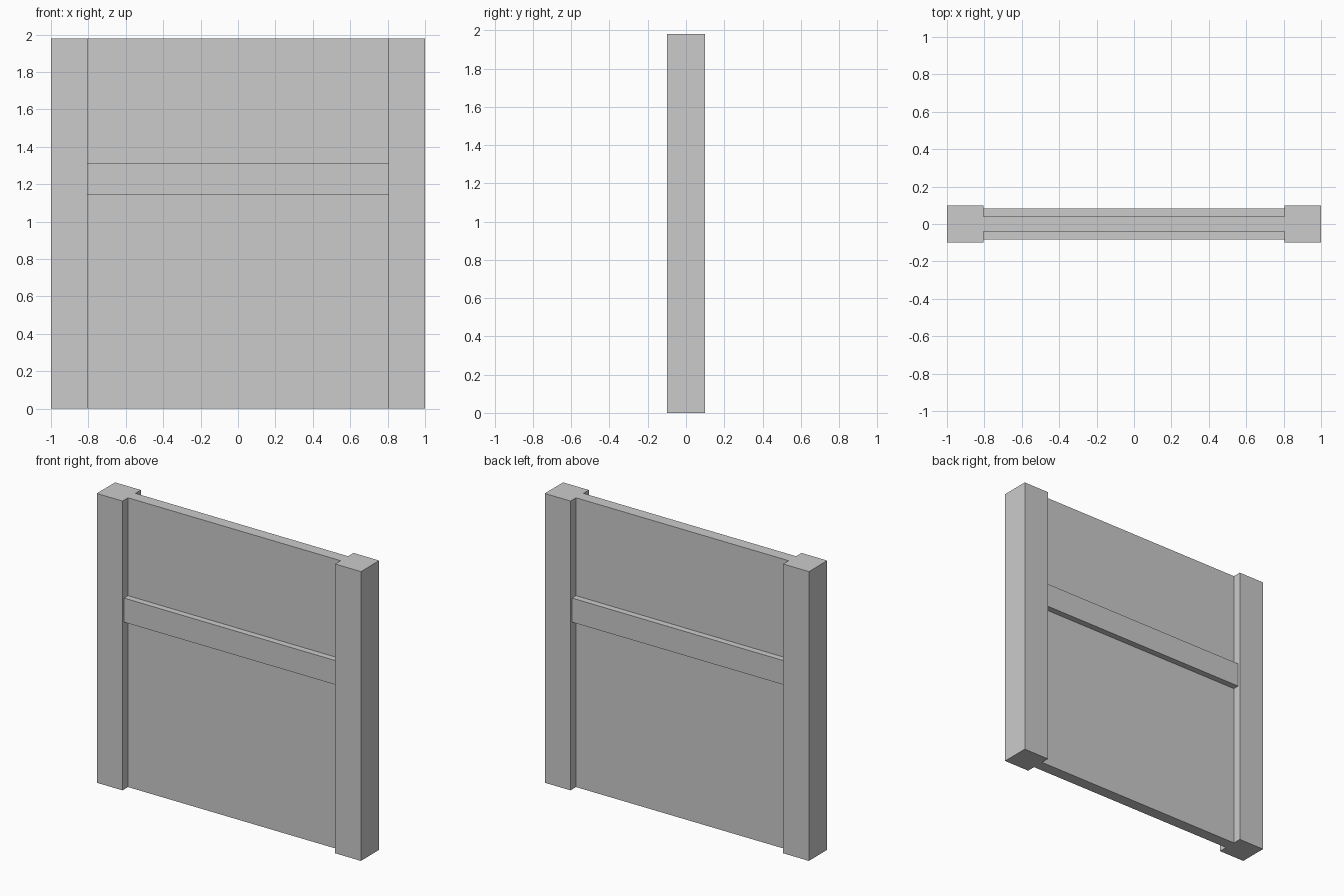
import bpy

if "Cube" in bpy.data.objects:
    bpy.data.objects.remove(bpy.data.objects["Cube"])

HEIGHT = 1.98
INNER = 0.805  # half-width between the posts


def box(name, x, y, z):
    """Axis-aligned box from (min, max) ranges."""
    ranges = (x, y, z)
    bpy.ops.mesh.primitive_cube_add(size=1, location=[(a + b) / 2 for a, b in ranges])
    ob = bpy.context.object
    ob.name = name
    ob.scale = [b - a for a, b in ranges]
    bpy.ops.object.transform_apply(location=False, rotation=False, scale=True)
    return ob


# Square end posts
for name, side in (("left_post", -1), ("right_post", 1)):
    box(name, sorted((side * INNER, side * 1.0)), (-0.099, 0.099), (0, HEIGHT))

# Thin panels below and above the cross rail
box("lower_panel", (-INNER, INNER), (-0.04, 0.04), (0, 1.145))
box("upper_panel", (-INNER, INNER), (-0.04, 0.04), (1.31, HEIGHT))

# Cross rail standing proud on both faces
box("cross_rail", (-INNER, INNER), (-0.083, 0.083), (1.145, 1.31))
